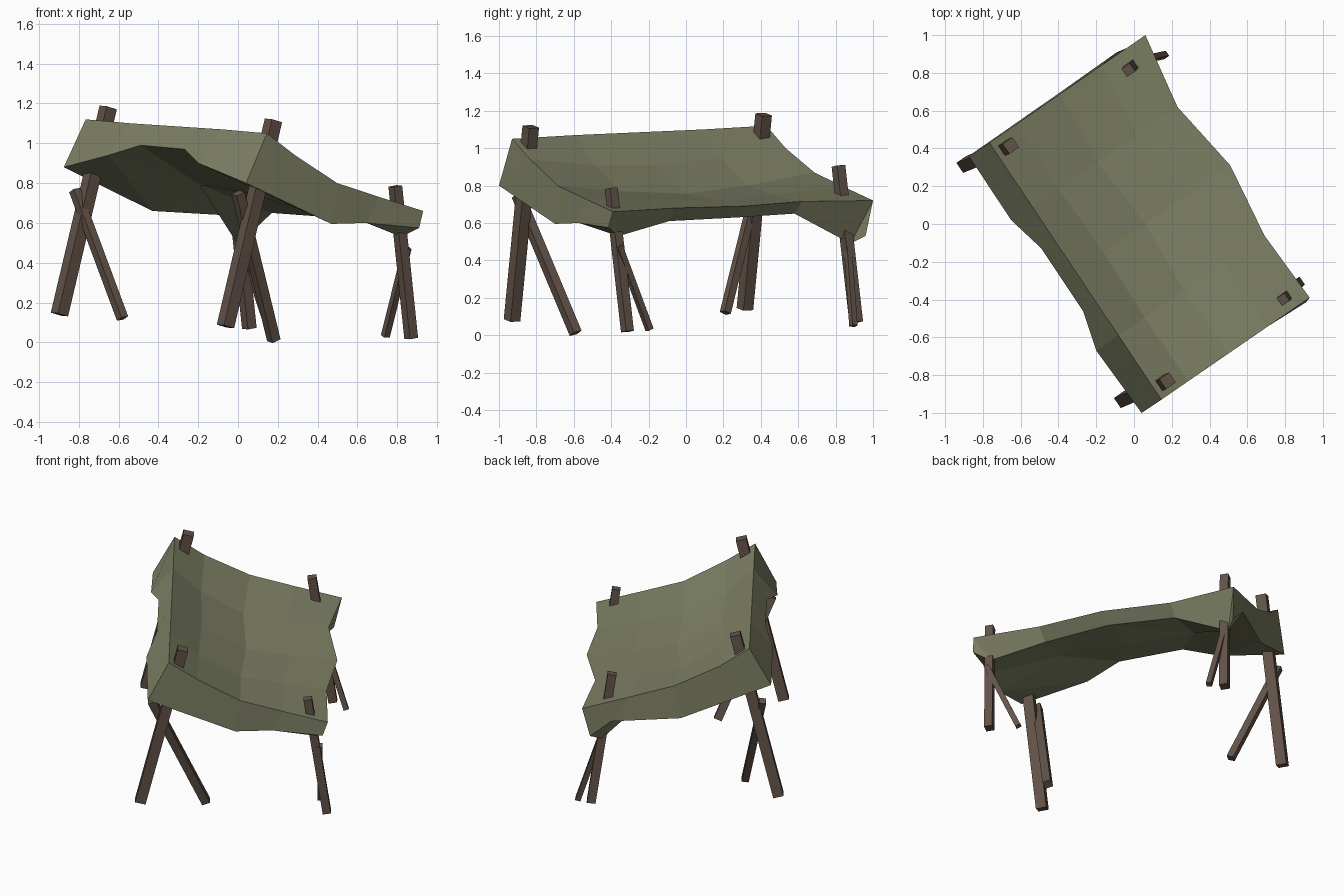
import bpy, bmesh
from mathutils import Vector, Matrix

if "Cube" in bpy.data.objects:
    bpy.data.objects.remove(bpy.data.objects["Cube"])

def mat(name, col):
    m = bpy.data.materials.new(name)
    m.diffuse_color = (*col, 1)
    m.use_nodes = True
    m.node_tree.nodes["Principled BSDF"].inputs["Base Color"].default_value = m.diffuse_color
    return m

CLOTH = mat("olive_cloth", (0.21, 0.22, 0.13))
WOOD = mat("dark_wood", (0.125, 0.087, 0.066))

def finish(bm, name, m):
    bmesh.ops.recalc_face_normals(bm, faces=bm.faces)
    me = bpy.data.meshes.new(name)
    bm.to_mesh(me)
    bm.free()
    me.materials.append(m)
    ob = bpy.data.objects.new(name, me)
    bpy.context.collection.objects.link(ob)

ACROSS = Vector((0.825, 0.567, 0))   # canopy runs diagonally in plan

def beam(name, top, foot, w):
    # square timber between two end centres
    a, b = Vector(top), Vector(foot)
    z = (a - b).normalized()
    y = z.cross(ACROSS).normalized()
    x = y.cross(z)
    rot = Matrix((x, y, z)).transposed().to_4x4()
    bm = bmesh.new()
    bmesh.ops.create_cube(bm, size=1)
    bm.transform(Matrix.Translation((a + b) / 2) @ rot
                 @ Matrix.Diagonal((w, w, (a - b).length, 1)))
    finish(bm, name, WOOD)

# Corner posts, each with a slanted brace
beam("left_post", (-0.652, 0.415, 1.18), (-0.897, 0.315, 0.14), 0.064)
beam("front_post", (0.178, -0.83, 1.115), (-0.063, -0.93, 0.08), 0.064)
beam("right_post", (0.79, -0.40, 0.785), (0.87, -0.313, 0.02), 0.05)
beam("back_post", (-0.03, 0.815, 0.905), (0.057, 0.91, 0.07), 0.053)
beam("left_brace", (-0.82, 0.37, 0.765), (-0.58, 0.21, 0.12), 0.043)
beam("front_brace", (0.0, -0.90, 0.75), (0.18, -0.59, 0.011), 0.05)
beam("right_brace", (0.85, -0.36, 0.475), (0.74, -0.195, 0.03), 0.033)
beam("back_brace", (0.0, 0.86, 0.55), (0.165, 0.895, 0.05), 0.032)

# Canopy: sagging top between the straight high edge and the scalloped low edge
bm = bmesh.new()
V = lambda *p: bm.verts.new(p)
F = lambda *v: bm.faces.new(v)
hi0, hi1 = Vector((-0.765, 0.43)), Vector((0.145, -0.93))
low = [(0.06, 1.0), (0.23, 0.62), (0.51, 0.31), (0.69, -0.06), (0.93, -0.39)]
cols = [0, 0.18, 0.45, 0.72, 1]
heights = [[1.12, 1.00, 0.87, 0.795, 0.72],
           [1.10, 0.95, 0.80, 0.75, 0.715],
           [1.085, 0.91, 0.757, 0.72, 0.69],
           [1.07, 0.91, 0.77, 0.725, 0.68],
           [1.05, 0.94, 0.80, 0.73, 0.66]]
g = []
for r in range(5):
    p = hi0.lerp(hi1, r / 4)
    g.append([V(*p.lerp(Vector(low[r]), t), z) for t, z in zip(cols, heights[r])])
for r in range(4):
    for c in range(4):
        F(g[r][c], g[r + 1][c], g[r + 1][c + 1], g[r][c + 1])

# High-side flap, flaring outward
L = [V(*p) for p in [(-0.875, 0.36, 0.88), (-0.65, 0.02, 0.94), (-0.49, -0.13, 0.99),
                     (-0.27, -0.46, 0.97), (-0.20, -0.67, 0.90), (0.04, -1.0, 0.80)]]
T = [row[0] for row in g]
F(T[0], L[0], L[1], T[1])
F(T[1], L[1], L[2], T[2])
F(T[2], L[2], L[3])
F(T[2], L[3], L[4], T[3])
F(T[3], L[4], L[5], T[4])

# Low-side flap, tucked under
R = [V(*p) for p in [(0.0, 0.88, 0.49), (0.17, 0.58, 0.65), (0.44, 0.28, 0.63),
                     (0.62, -0.09, 0.61), (0.82, -0.36, 0.53)]]
T = [row[4] for row in g]
for i in range(4):
    F(T[i], T[i + 1], R[i + 1], R[i])

# Underside ridge, lying just beneath the top's crease
P, M, Q = [V(*(g[r][2].co - Vector((0, 0, 0.008)))) for r in (1, 2, 3)]

# End flaps with the adjoining part of the underside
def end_flap(t, start, nxt, m1, m2, corner, tuck, low_next, ridge):
    m1, m2, corner = V(*m1), V(*m2), V(*corner)
    F(t[0], t[1], start)
    F(t[1], t[2], m1, start)
    F(t[2], t[3], m2, m1)
    F(t[3], t[4], corner, m2)
    F(m2, corner, tuck)
    F(t[4], tuck, corner)
    F(start, m1, nxt)
    F(nxt, m1, ridge)
    F(m1, m2, ridge)
    F(m2, tuck, ridge)
    F(tuck, low_next, ridge)
    F(low_next, R[2], ridge)
    F(R[2], M, ridge)

end_flap(g[4], L[5], L[4], (0.47, -0.70, 0.595), (0.65, -0.57, 0.60),
         (0.91, -0.415, 0.575), R[4], R[3], Q)
end_flap(g[0], L[0], L[1], (-0.43, 0.67, 0.66), (-0.09, 0.91, 0.64),
         (0.03, 0.96, 0.53), R[0], R[1], P)

# Middle of the underside
F(L[1], P, L[2])
F(L[2], P, M)
F(L[2], M, L[3])
F(L[3], M, Q)
F(L[3], Q, L[4])
finish(bm, "canopy", CLOTH)
